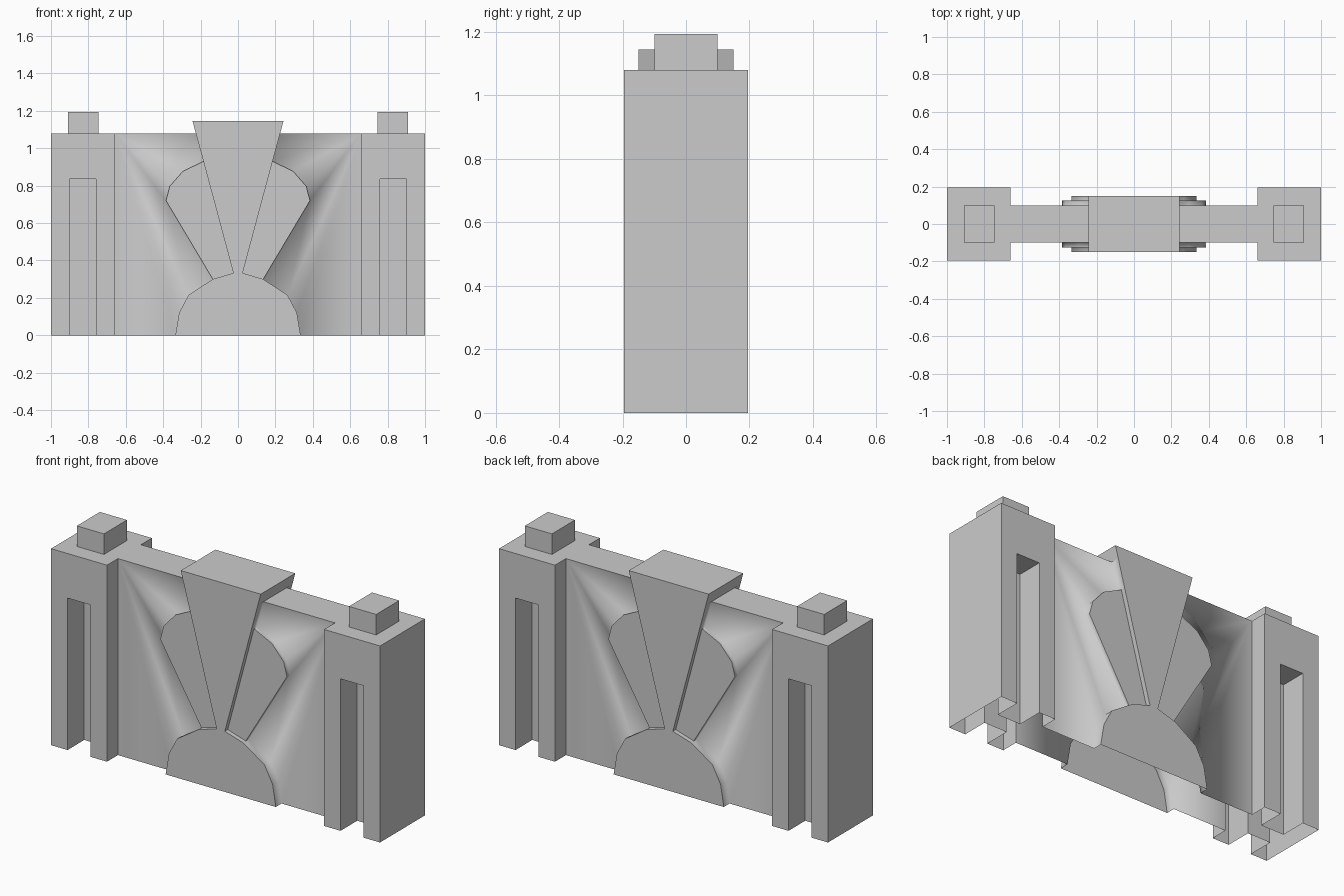
import bpy
import bmesh

cube = bpy.data.objects.get("Cube")
if cube:
    bpy.data.objects.remove(cube, do_unlink=True)

stone = bpy.data.materials.new("grey_stone")
stone.use_nodes = True
GREY = (0.6, 0.6, 0.6, 1)
stone.diffuse_color = GREY
stone.node_tree.nodes["Principled BSDF"].inputs["Base Color"].default_value = GREY

# Depths of the layers, measured from the middle plane
WALL, FAN, KEY, PILLAR, SLOT = 0.1, 0.125, 0.15, 0.195, 0.05
TOP = 1.08


def plate(bm, pts, y, smooth=False):
    """Flat face facing front or back, from an x-z outline."""
    f = bm.faces.new([bm.verts.new((x, y, z)) for x, z in pts])
    f.smooth = smooth


def strip(bm, pts, y0, y1, smooth=False):
    """Band that follows an x-z path between two depths."""
    for (xa, za), (xb, zb) in zip(pts, pts[1:]):
        ring = [(xa, y0, za), (xb, y0, zb), (xb, y1, zb), (xa, y1, za)]
        bm.faces.new([bm.verts.new(p) for p in ring]).smooth = smooth


def finish(bm, name):
    bmesh.ops.remove_doubles(bm, verts=bm.verts, dist=0.0005)
    bmesh.ops.recalc_face_normals(bm, faces=bm.faces)
    mesh = bpy.data.meshes.new(name)
    bm.to_mesh(mesh)
    bm.free()
    mesh.materials.append(stone)
    obj = bpy.data.objects.new(name, mesh)
    bpy.context.collection.objects.link(obj)


# Half outlines of the relief
key_top, key_wall = (0.243, 1.145), (0.2255, TOP)
key_fan, key_foot = (0.185, 0.93), (0.025, 0.333)
fan_foot = (0.135, 0.3)
fan_arc = [key_fan, (0.295, 0.877), (0.365, 0.797), (0.385, 0.72), fan_foot]
arch = [fan_foot, (0.265, 0.215), (0.315, 0.12), (0.335, 0)]


def mirror(pts, s):
    return [(x * s, z) for x, z in pts]


# Wall with fan, keystone and arch, as one open-bottomed shell
bm = bmesh.new()
for d in (-1, 1):
    for s in (-1, 1):
        panel = [(0.66, 0), (0.66, TOP), key_wall] + fan_arc + arch[1:]
        plate(bm, mirror(panel, s), d * WALL, True)
        strip(bm, mirror([key_wall, key_fan], s), d * WALL, d * KEY, True)
        strip(bm, mirror(fan_arc, s), d * WALL, d * FAN, True)
        strip(bm, mirror(arch, s), d * WALL, d * KEY, True)
        plate(bm, mirror(fan_arc + [key_foot], s), d * FAN)
        strip(bm, mirror([key_fan, key_foot, fan_foot], s), d * FAN, d * KEY)
    key = [key_top, key_wall, key_fan, key_foot]
    plate(bm, key + mirror(key[::-1], -1), d * KEY)
    half = [key_foot] + arch
    plate(bm, half + mirror(half[::-1], -1), d * KEY)
for s in (-1, 1):
    strip(bm, mirror([key_wall, (0.66, TOP)], s), -WALL, WALL)
    strip(bm, mirror([key_wall, key_top], s), -KEY, KEY)
strip(bm, [key_top, (-key_top[0], key_top[1])], -KEY, KEY)
finish(bm, "relief_wall")

# Slotted end pillars and their caps
for side, s in (("right", -1), ("left", 1)):
    bm = bmesh.new()
    slot = [(0.9, 0), (0.9, 0.835), (0.76, 0.835), (0.76, 0)]
    shell = [(0.66, 0), (0.66, TOP), (1, TOP), (1, 0)]
    for d in (-1, 1):
        plate(bm, mirror(shell + slot, s), d * PILLAR)
        strip(bm, mirror(slot, s), d * SLOT, d * PILLAR)
        plate(bm, mirror(slot, s), d * SLOT)
        strip(bm, mirror(shell[:2], s), d * WALL, d * PILLAR)
    strip(bm, mirror(shell[1:], s), -PILLAR, PILLAR)
    finish(bm, side + "_pillar")

    bm = bmesh.new()
    cap = [(0.745, TOP), (0.745, 1.193), (0.91, 1.193), (0.91, TOP)]
    for d in (-1, 1):
        plate(bm, mirror(cap, s), d * WALL)
    strip(bm, mirror(cap, s), -WALL, WALL)
    finish(bm, side + "_pillar_cap")
